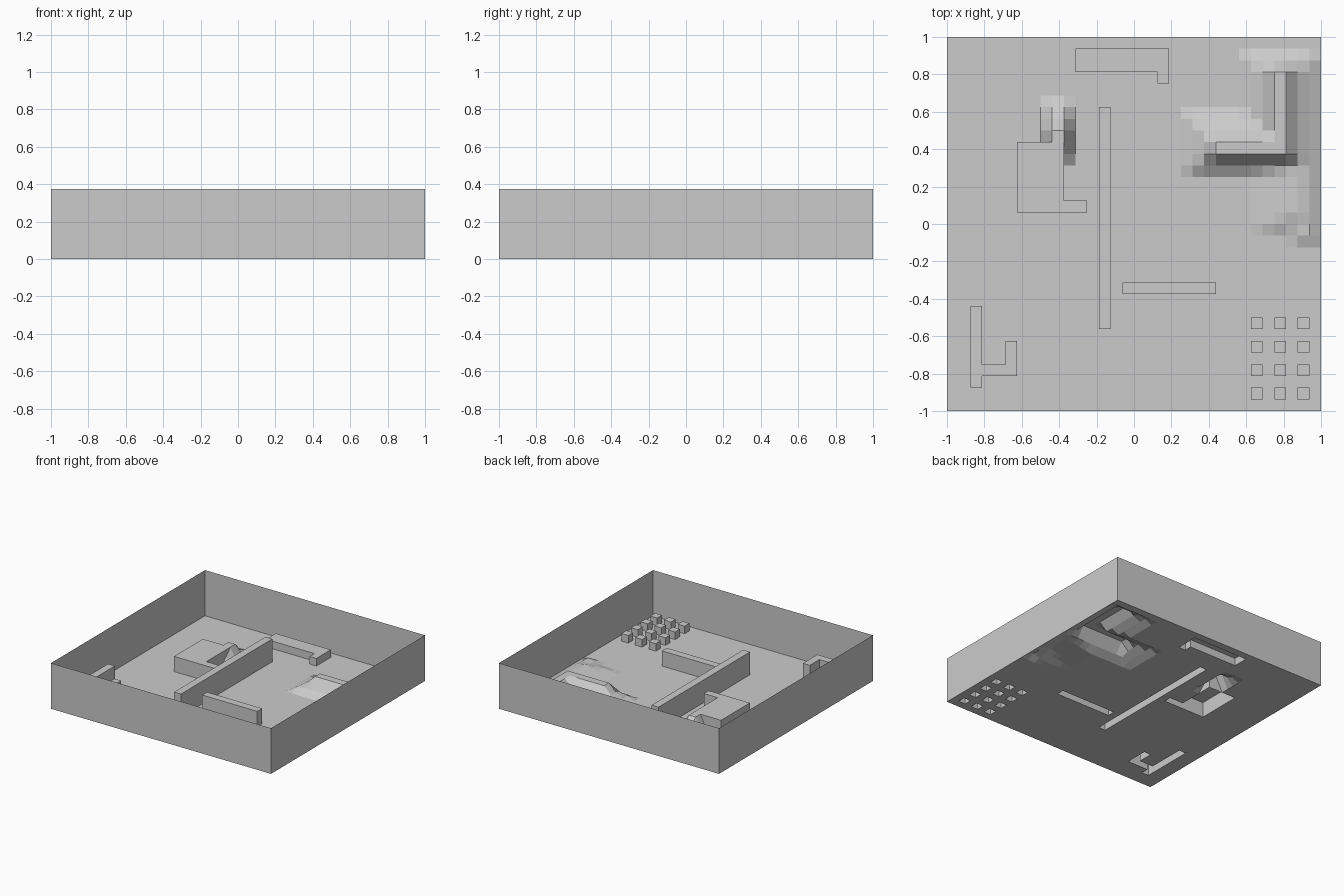
import bpy, bmesh

if "Cube" in bpy.data.objects:
    bpy.data.objects.remove(bpy.data.objects["Cube"])

C = 0.0625   # cell size of the 32 x 32 terrain


def finish(bm, name):
    bmesh.ops.remove_doubles(bm, verts=bm.verts, dist=1e-4)
    bmesh.ops.recalc_face_normals(bm, faces=bm.faces)
    me = bpy.data.meshes.new(name)
    bm.to_mesh(me)
    bm.free()
    ob = bpy.data.objects.new(name, me)
    bpy.context.collection.objects.link(ob)


def cells(rects):
    """Cell indices covered by rectangles (x0, x1, y0, y1)."""
    out = set()
    for x0, x1, y0, y1 in rects:
        i0, i1, j0, j1 = (round((v + 1) / C) for v in (x0, x1, y0, y1))
        out |= {(i, j) for i in range(i0, i1) for j in range(j0, j1)}
    return out


def add_cell(bm, i, j, height):
    q = [(i, j), (i + 1, j), (i + 1, j + 1), (i, j + 1)]
    bm.faces.new([bm.verts.new((a * C - 1, b * C - 1, height(a * C - 1, b * C - 1))) for a, b in q])


def block(name, h, rects):
    """Raised top with side walls, hollow underneath."""
    bm = bmesh.new()
    for i, j in cells(rects):
        add_cell(bm, i, j, lambda x, y: h)
    bmesh.ops.remove_doubles(bm, verts=bm.verts, dist=1e-4)
    rim = [e for e in bm.edges if e.is_boundary]
    new = bmesh.ops.extrude_edge_only(bm, edges=rim)["geom"]
    for v in new:
        if isinstance(v, bmesh.types.BMVert):
            v.co.z = 0
    finish(bm, name)


# Hill ridges: x0, x1, y0, y1, then drop profiles west, east, south, north
LONG, SHORT, STEEP = (.125, .065, .03, 0), (.125, .04, 0), (.125, 0)
RIDGES = [
    (.4375, .8125, .375, .4375, LONG, LONG, SHORT, LONG),
    (.75, .8125, .375, .8125, LONG, LONG, SHORT, SHORT),
    (.875, .875, .125, .3125, (.04, .03, .02, .01, 0), (.06, .03, 0), (.06, .04, .02, 0), SHORT),
    (.9375, .9375, -.0625, .125, (.03, .015, 0), (.03, 0), (.03, 0), (.03, 0)),
    (-.4375, -.375, .4375, .5, STEEP, STEEP, (.125, .06, 0), (.125, .06, .03, 0)),
]


def hill(x, y):
    z = 0
    for x0, x1, y0, y1, w, e, s, n in RIDGES:
        dist = [max(0, round(d / C)) for d in (x0 - x, x - x1, y0 - y, y - y1)]
        z = max(z, min(p[d] if d < len(p) else 0 for p, d in zip((w, e, s, n), dist)))
    return z


# Raised blocks and walls
BLOCKS = {
    "long_wall": (.1875, [(-.1875, -.125, -.5625, .625)]),
    "short_wall": (.125, [(-.0625, .4375, -.375, -.3125)]),
    "back_ledge": (.0625, [(-.3125, .1875, .8125, .9375), (.125, .1875, .75, .8125)]),
    "platform": (.125, [(-.625, -.375, .0625, .4375), (-.375, -.25, .0625, .125)]),
    "hook_wall": (.1875, [(-.875, -.8125, -.875, -.4375), (-.8125, -.625, -.8125, -.75),
                          (-.6875, -.625, -.75, -.625)]),
    "pillars": (.0625, [(x, x + C, y, y + C) for x in (.625, .75, .875)
                        for y in (-.9375, -.8125, -.6875, -.5625)]),
}
taken = set()
for name, (h, rects) in BLOCKS.items():
    block(name, h, rects)
    taken |= cells(rects)

# Floor with hills, open below the blocks
bm = bmesh.new()
for i in range(32):
    for j in range(32):
        if (i, j) not in taken:
            add_cell(bm, i, j, hill)
finish(bm, "floor")

# Outer walls
bm = bmesh.new()
ring = [(-1, -1), (1, -1), (1, 1), (-1, 1)]
for a, b in zip(ring, ring[1:] + ring[:1]):
    bm.faces.new([bm.verts.new((*p, z)) for p, z in ((a, 0), (b, 0), (b, .375), (a, .375))])
finish(bm, "outer_walls")
